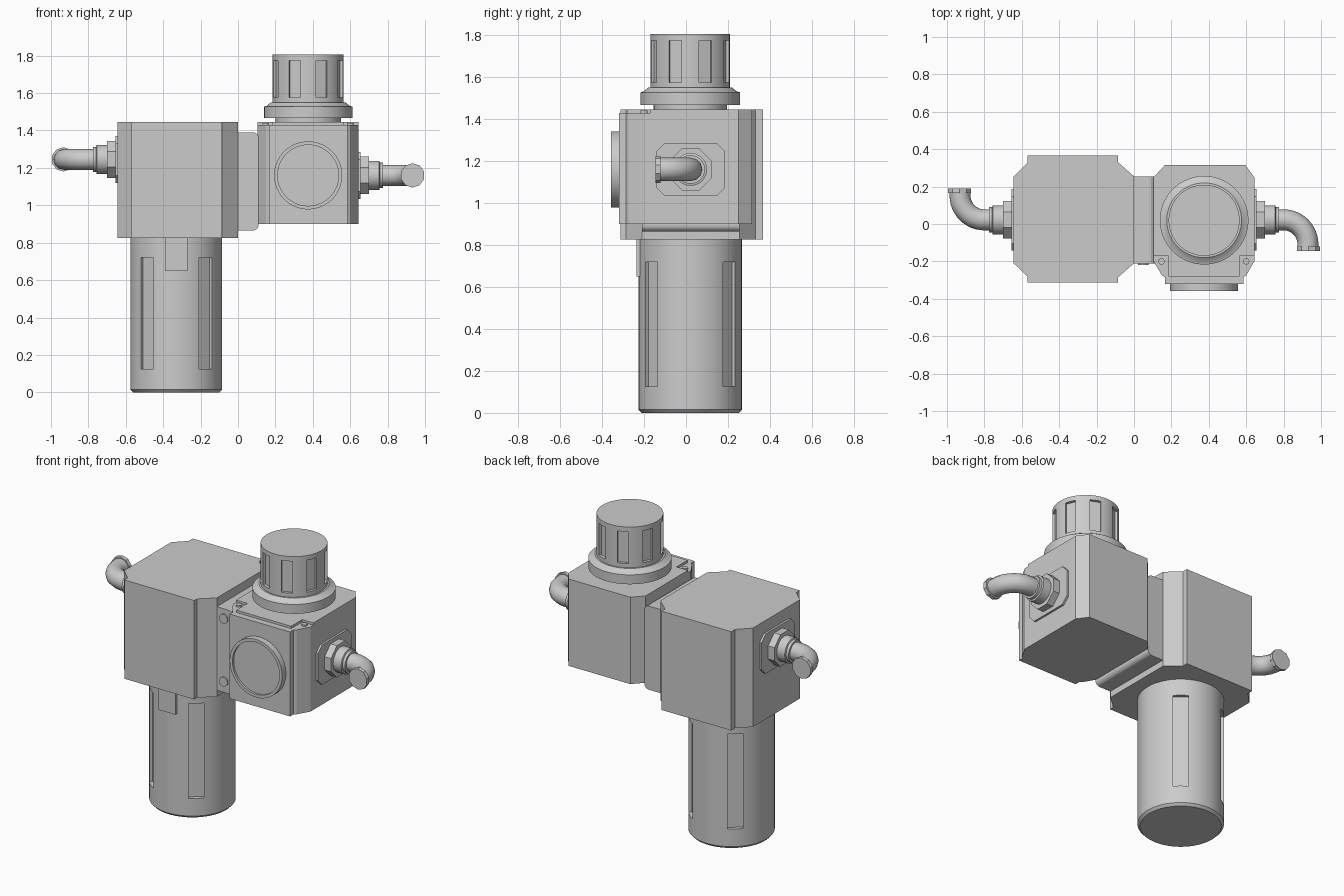
import bpy, bmesh, math
from mathutils import Vector

if "Cube" in bpy.data.objects:
    bpy.data.objects.remove(bpy.data.objects["Cube"])

CY = 0.022            # shared centre line in y
AX = {'Z': lambda u, v, w: (u, v, w),
      'X': lambda u, v, w: (w, u, v),
      'Y': lambda u, v, w: (u, w, v)}


def finish(name, bm, smooth=False):
    bmesh.ops.recalc_face_normals(bm, faces=bm.faces)
    me = bpy.data.meshes.new(name)
    bm.to_mesh(me)
    bm.free()
    ob = bpy.data.objects.new(name, me)
    bpy.context.collection.objects.link(ob)
    if smooth:
        smooth_obj(ob)
    return ob


def smooth_obj(ob):
    bpy.ops.object.select_all(action='DESELECT')
    ob.select_set(True)
    bpy.context.view_layer.objects.active = ob
    bpy.ops.object.shade_smooth_by_angle(angle=math.radians(30))


def prism(name, pts, a, b, axis='Z'):
    """Extrude an outline from a to b along an axis."""
    bm = bmesh.new()
    lo = [bm.verts.new(AX[axis](u, v, a)) for u, v in pts]
    face = bm.faces.new(lo)
    up = bmesh.ops.extrude_face_region(bm, geom=[face])['geom']
    shift = Vector(AX[axis](0, 0, b - a))
    bmesh.ops.translate(bm, vec=shift, verts=[g for g in up if isinstance(g, bmesh.types.BMVert)])
    return finish(name, bm)


def lathe(name, centre, prof, axis='Z', n=48, smooth=True):
    """Turned part: profile of (radius, position along axis), capped at both ends."""
    bm = bmesh.new()
    rings = []
    for r, w in prof:
        rings.append([bm.verts.new(AX[axis](
            centre[0] + r * math.cos(2 * math.pi * (i + .5) / n),
            centre[1] + r * math.sin(2 * math.pi * (i + .5) / n), w)) for i in range(n)])
    for p, q in zip(rings, rings[1:]):
        for i in range(n):
            j = (i + 1) % n
            bm.faces.new((p[i], p[j], q[j], q[i]))
    bm.faces.new(rings[0])
    bm.faces.new(rings[-1])
    return finish(name, bm, smooth)


def cut_pockets(ob, centre, angles, r_in, width, z0, z1):
    """Cut flat-bottomed vertical pockets around a cylinder."""
    bm = bmesh.new()
    for a in angles:
        d = Vector((math.cos(math.radians(a)), math.sin(math.radians(a)), 0))
        s = Vector((-d.y, d.x, 0)) * width / 2
        c = Vector((centre[0], centre[1], 0))
        base = [c + d * r_in - s, c + d * (r_in + .1) - s, c + d * (r_in + .1) + s, c + d * r_in + s]
        f = bm.faces.new([bm.verts.new((p.x, p.y, z0)) for p in base])
        up = bmesh.ops.extrude_face_region(bm, geom=[f])['geom']
        bmesh.ops.translate(bm, vec=(0, 0, z1 - z0), verts=[g for g in up if isinstance(g, bmesh.types.BMVert)])
    cutter = finish("pocket_cutter", bm)
    cutter.hide_render = True
    m = ob.modifiers.new("pockets", 'BOOLEAN')
    m.operation, m.solver, m.object = 'DIFFERENCE', 'EXACT', cutter
    bpy.context.view_layer.objects.active = ob
    bpy.ops.object.modifier_apply(modifier=m.name)
    bpy.data.objects.remove(cutter)
    smooth_obj(ob)


# filter body (chamfered block)
half = [(-.085, .366), (-.085, .33), (0, .255), (0, -.21), (-.085, -.285), (-.085, -.313)]
left = [(-.57, -.313), (-.57, -.28), (-.643, -.21), (-.643, .255), (-.57, .328), (-.57, .366)]
prism("filter_body", half + left, .825, 1.445)

# filter bowl with four sight pockets and a front latch
BC = (-.33, .02)
bowl = lathe("filter_bowl", BC, [(.232, 0), (.246, .015), (.246, .84)], n=64)
cut_pockets(bowl, BC, (50, 130, 230, 310), .222, .09, .125, .72)
prism("bowl_latch", [(-.39, -.236), (-.27, -.236), (-.27, -.15), (-.39, -.15)], .65, .83)

# joining bracket with rounded outer corners and two bolts
outline = [(-.02, .865)]
for cz, a0 in ((.895, -90), (1.36, 0)):
    for k in range(5):
        a = math.radians(a0 + k * 22.5)
        outline.append((.08 + .03 * math.cos(a), cz + .03 * math.sin(a)))
outline.append((-.02, 1.39))
prism("joining_bracket", outline, -.21, .255, 'Y')
prism("bracket_core", [(.09, -.17), (.13, -.17), (.13, .22), (.09, .22)], .93, 1.36)
for i, z in enumerate((.935, 1.33)):
    lathe(f"bracket_bolt_{i}", (.05, z), [(.029, -.218), (.029, -.2)], 'Y', 24)

# regulator body and its notched top plate
prism("regulator_body", [(.105, -.2), (.15, -.275), (.165, -.285), (.165, -.32), (.585, -.32),
                         (.585, -.285), (.6, -.275), (.643, -.2), (.643, .25), (.595, .315),
                         (.165, .315), (.105, .25)], .9, 1.43)
prism("regulator_top_plate", [(.105, -.17), (.185, -.17), (.185, -.28), (.565, -.28), (.565, -.17),
                              (.643, -.17), (.643, .25), (.595, .315), (.165, .315), (.105, .25)],
      1.425, 1.445)
for i, x in enumerate((.147, .6)):
    lathe(f"corner_screw_{i}", (x, -.2), [(.017, 1.42), (.017, 1.44)], 'Z', 16)

# gauge cover on the front: rim with recessed face
lathe("gauge_cover", (.375, 1.16), [(.182, -.31), (.182, -.358), (.163, -.358), (.163, -.345)], 'Y', 48)

# adjusting knob on collar
KC = (.375, .02)
lathe("knob_collar", KC, [(.175, 1.44), (.175, 1.468), (.237, 1.468), (.237, 1.527), (.222, 1.532),
                          (.2, 1.55)], n=48)
knob = lathe("adjusting_knob", KC, [(.19, 1.53), (.19, 1.805)], n=48)
cut_pockets(knob, KC, [22.5 + 45 * i for i in range(8)], .172, .065, 1.575, 1.775)

# port fittings: the left one is the right one turned half round
for side, s, z in (("right", 1, 1.16), ("left", -1, 1.245)):
    c = (CY, z)
    plate = [(.165, -.085), (.165, .085), (.125, .125), (-.125, .125),
             (-.165, .085), (-.165, -.085), (-.125, -.125), (.125, -.125)]
    prism(f"{side}_port_plate", [(CY + u, z + v) for u, v in plate], s * .63, s * .656, 'X')
    lathe(f"{side}_nut", c, [(.108, s * .65), (.108, s * .7)], 'X', 8, False)
    lathe(f"{side}_fitting_sleeve", c, [(.078, s * .69), (.078, s * .755), (.068, s * .758),
                                        (.068, s * .775)], 'X', 32)
    # elbow pipe
    path = [(.76, 0)]
    for k in range(13):
        a = math.radians(90 - k * 7.5)
        path.append((.80 + .13 * math.cos(a), -.13 + .13 * math.sin(a)))
    path.append((.93, -.15))
    cu = bpy.data.curves.new(f"{side}_elbow_pipe", 'CURVE')
    cu.dimensions = '3D'
    cu.bevel_depth, cu.bevel_resolution, cu.use_fill_caps = .056, 4, True
    sp = cu.splines.new('POLY')
    sp.points.add(len(path) - 1)
    for p, (x, y) in zip(sp.points, path):
        p.co = (s * x, CY + s * y, z, 1)
    sp.use_smooth = True
    pipe = bpy.data.objects.new(f"{side}_elbow_pipe", cu)
    bpy.context.collection.objects.link(pipe)
    # pipe end flange
    lathe(f"{side}_pipe_flange", (s * .933, z), [(.065, CY - s * .143), (.065, CY - s * .167)], 'Y', 10, False)
